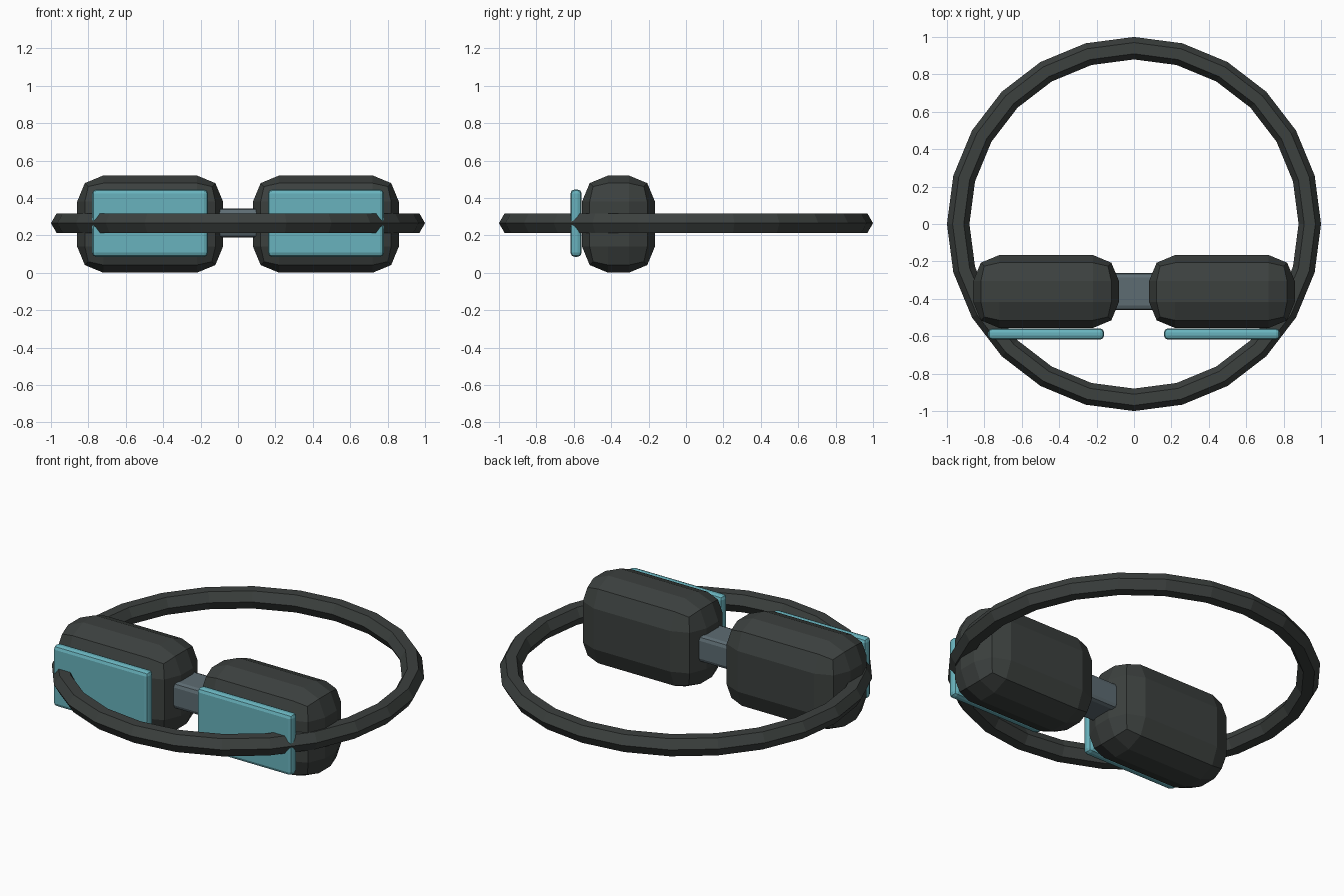
import bpy, bmesh, math

if "Cube" in bpy.data.objects:
    bpy.data.objects.remove(bpy.data.objects["Cube"])


def material(name, color):
    m = bpy.data.materials.new(name)
    m.diffuse_color = (*color, 1)
    m.use_nodes = True
    m.node_tree.nodes["Principled BSDF"].inputs["Base Color"].default_value = m.diffuse_color
    return m


DARK = material("dark_rubber", (0.045, 0.052, 0.049))
TEAL = material("teal_lens", (0.14, 0.45, 0.51))
STEEL = material("bridge_grey", (0.11, 0.15, 0.17))


def rounded_box(name, center, size, bevel, mat, segments=2):
    bm = bmesh.new()
    bmesh.ops.create_cube(bm, size=1)
    bmesh.ops.scale(bm, vec=size, verts=bm.verts)
    bmesh.ops.bevel(bm, geom=bm.edges[:], offset=bevel, segments=segments,
                    profile=0.5, affect='EDGES')
    mesh = bpy.data.meshes.new(name)
    bm.to_mesh(mesh)
    bm.free()
    mesh.materials.append(mat)
    ob = bpy.data.objects.new(name, mesh)
    ob.location = center
    bpy.context.collection.objects.link(ob)
    return ob


# Eye cups and lenses, left and right
for side, s in (("left", -1), ("right", 1)):
    rounded_box(f"eye_cup_{side}", (s * 0.47, -0.361, 0.26), (0.78, 0.39, 0.52), 0.14, DARK)
    rounded_box(f"lens_{side}", (s * 0.47, -0.588, 0.265), (0.62, 0.06, 0.36), 0.022, TEAL)

# Nose bridge
rounded_box("nose_bridge", (0, -0.361, 0.267), (0.24, 0.2, 0.155), 0.025, STEEL)

# Head strap: hexagonal-section ring
bpy.ops.mesh.primitive_torus_add(major_radius=0.94, minor_radius=0.06,
                                 major_segments=24, minor_segments=6,
                                 location=(0, 0, 0.265))
strap = bpy.context.object
strap.name = "head_strap"
strap.data.materials.append(DARK)
strap.data.polygons.foreach_set("use_smooth", [False] * len(strap.data.polygons))
